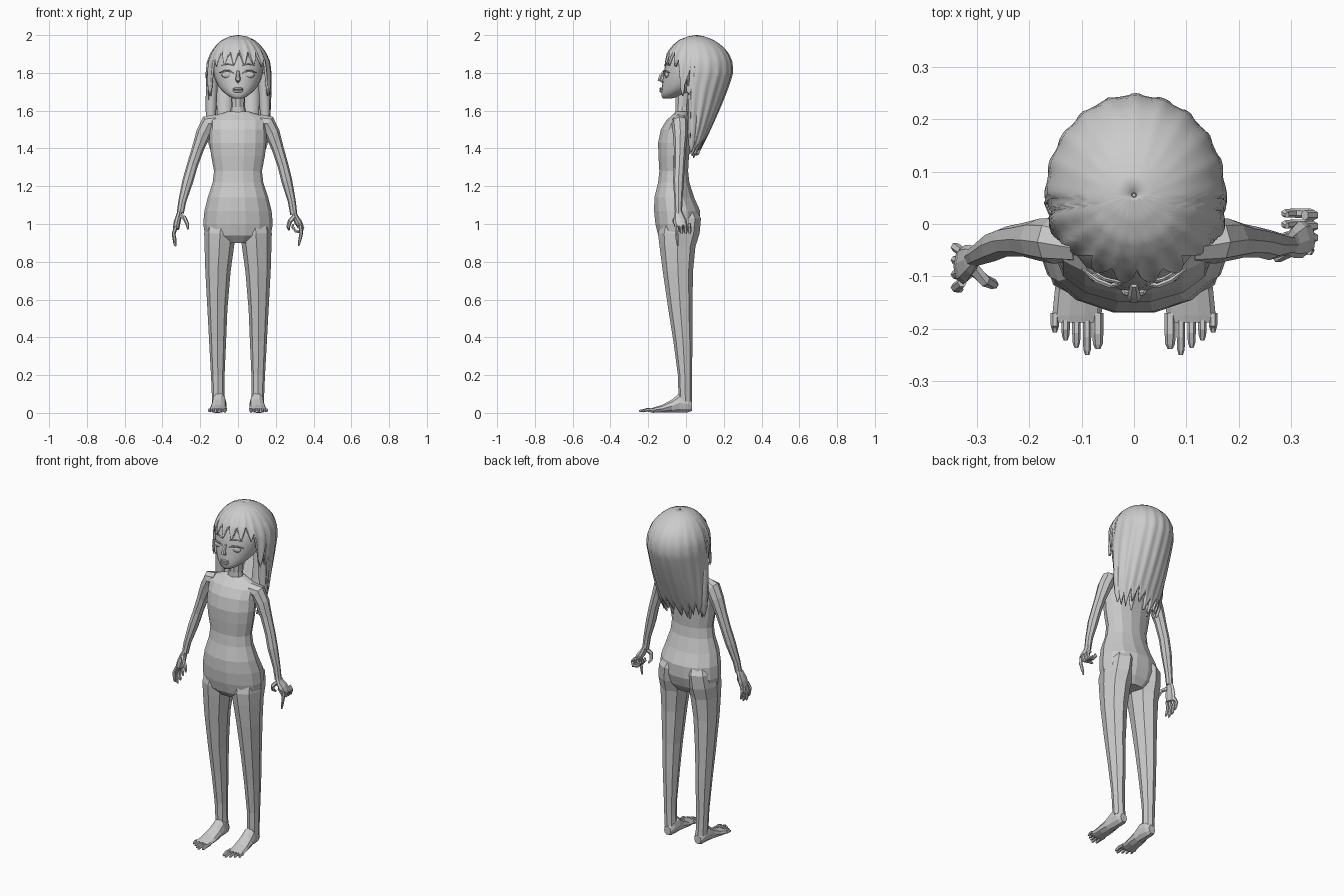
import bpy, math
from mathutils import Vector


def make(name, verts, faces, smooth=None):
    me = bpy.data.meshes.new(name)
    me.from_pydata(verts, [], faces)
    ob = bpy.data.objects.new(name, me)
    bpy.context.collection.objects.link(ob)
    bpy.context.view_layer.objects.active = ob
    ob.select_set(True)
    bpy.ops.object.mode_set(mode='EDIT')
    bpy.ops.mesh.select_all(action='SELECT')
    bpy.ops.mesh.normals_make_consistent(inside=False)
    bpy.ops.object.mode_set(mode='OBJECT')
    if smooth:
        bpy.ops.object.shade_smooth_by_angle(angle=math.radians(smooth))
    ob.select_set(False)
    return ob


def skin(name, rings, smooth=None):
    """Bridge a list of equal-sized vertex rings and cap both ends."""
    n = len(rings[0])
    faces = [(i * n + j, i * n + (j + 1) % n, (i + 1) * n + (j + 1) % n, (i + 1) * n + j)
             for i in range(len(rings) - 1) for j in range(n)]
    last = (len(rings) - 1) * n
    faces += [tuple(range(n)), tuple(range(last, last + n))]
    return make(name, [v for r in rings for v in r], faces, smooth)


def loft(name, secs, n=12, axis='z', mirror=1, smooth=None):
    """Sections are (position on axis, u, v, radius u, radius v)."""
    rings = []
    for p, u, v, ru, rv in secs:
        ring = []
        for j in range(n):
            a = math.tau * j / n
            x, w = mirror * (u + ru * math.cos(a)), v + rv * math.sin(a)
            ring.append((x, w, p) if axis == 'z' else (x, p, w))
        rings.append(ring)
    return skin(name, rings, smooth)


def tube(name, pts, n=6, flat=1.0, side=(1, 0, 0), smooth=None):
    """Tapered limb along points (x, y, z, radius); flat scales the depth."""
    P = [Vector(p[:3]) for p in pts]
    rings = []
    for i, p in enumerate(P):
        t = (P[min(i + 1, len(P) - 1)] - P[max(i - 1, 0)]).normalized()
        s = Vector(side)
        s = (s - t * s.dot(t)).normalized()
        d = t.cross(s)
        r = pts[i][3]
        rings.append([p + r * (math.cos(math.tau * j / n) * s + flat * math.sin(math.tau * j / n) * d)
                      for j in range(n)])
    return skin(name, rings, smooth)


def ellipsoid(name, loc, scale, seg=12):
    bpy.ops.mesh.primitive_uv_sphere_add(segments=seg, ring_count=8, radius=1, location=loc)
    ob = bpy.context.object
    ob.name, ob.scale = name, scale
    bpy.ops.object.shade_smooth_by_angle()
    ob.select_set(False)


# Torso and neck
loft('torso', [(0.90, 0, -.04, .10, .075), (0.94, 0, -.045, .174, .105), (1.0, 0, -.043, .184, .122),
               (1.07, 0, -.047, .178, .125), (1.14, 0, -.062, .160, .108), (1.22, 0, -.065, .134, .085),
               (1.28, 0, -.065, .127, .078), (1.36, 0, -.065, .142, .083), (1.43, 0, -.062, .150, .088),
               (1.50, 0, -.055, .150, .080), (1.55, 0, -.043, .150, .062), (1.575, 0, -.03, .125, .045),
               (1.595, 0, -.02, .06, .035)], 14)
loft('neck', [(1.56, 0, -.02, .05, .04), (1.62, 0, -.02, .037, .037), (1.74, 0, -.01, .04, .045)], 10)

# Legs, feet and toes
for m, tag in ((1, 'right'), (-1, 'left')):
    loft(tag + '_leg', [(0.06, .103, -.003, .034, .036), (0.13, .106, -.005, .034, .036),
                        (0.20, .107, -.006, .036, .037), (0.38, .108, -.016, .045, .051),
                        (0.55, .109, -.030, .053, .064), (0.75, .106, -.043, .067, .080),
                        (0.88, .099, -.045, .078, .095), (0.95, .095, -.038, .084, .110),
                        (1.03, .088, -.025, .082, .104), (1.10, .07, -.03, .06, .07)],
         8, mirror=m)
    loft(tag + '_foot', [(.033, .10, .035, .022, .026), (.01, .10, .047, .034, .046),
                         (-.035, .10, .053, .038, .053), (-.075, .102, .036, .041, .036),
                         (-.125, .105, .022, .046, .022), (-.175, .109, .014, .047, .014),
                         (-.188, .109, .012, .044, .011)], 10, 'y', m)
    for k, tip in enumerate((-.238, -.25, -.236, -.222, -.207)):
        x = .069 + .0205 * k
        r = .0105 if k == 0 else .008
        tube(tag + '_toe', [(m * x, -.17, .015, r), (m * x, (tip - .18) / 2, .016, r),
                            (m * x, tip + .01, .011, r * .9), (m * x, tip, .01, r * .5)], 6)

# Arms
tube('right_arm', [(.11, -.035, 1.545, .038), (.155, -.032, 1.535, .044), (.182, -.03, 1.48, .040),
                   (.21, -.032, 1.40, .032), (.238, -.035, 1.31, .029), (.258, -.04, 1.23, .029),
                   (.285, -.04, 1.12, .021), (.295, -.04, 1.05, .019)], 8)
tube('left_arm', [(-.11, -.035, 1.545, .038), (-.155, -.032, 1.535, .044), (-.182, -.03, 1.48, .040),
                  (-.212, -.03, 1.40, .032), (-.242, -.033, 1.31, .029), (-.265, -.042, 1.23, .029),
                  (-.295, -.058, 1.12, .021), (-.305, -.063, 1.06, .019)], 8)

# Relaxed open left hand
tube('left_palm', [(-.303, -.062, 1.08, .019), (-.312, -.068, 1.05, .029), (-.322, -.076, 1.01, .036),
                   (-.328, -.082, .975, .034)], 8, .5, (0, 1, 0))
for k, (y, ln) in enumerate(((-.112, .07), (-.093, .088), (-.072, .08), (-.053, .062))):
    y2 = y + (y + .082) * .3
    tube('left_finger', [(-.328, y, .985, .009), (-.341, y2, .985 - ln * .5, .009),
                         (-.334, y2 - .003, .982 - ln, .008), (-.329, y2 - .004, .97 - ln, .004)], 6)
tube('left_thumb', [(-.308, -.085, 1.045, .013), (-.285, -.108, 1.035, .012), (-.268, -.115, 1.0, .010),
                    (-.264, -.117, .972, .005)], 6)

# Pointing right hand
tube('right_palm', [(.294, -.04, 1.07, .019), (.303, -.037, 1.04, .028), (.318, -.03, 1.01, .036),
                    (.332, -.024, .985, .030)], 8, .55, (0, 1, 0))
tube('right_index_finger', [(.33, -.05, .995, .011), (.335, -.05, .95, .010), (.326, -.046, .91, .008),
                            (.321, -.044, .883, .004)], 6)
for y in (-.026, -.004, .017):
    tube('right_curled_finger', [(.326, y, 1.0, .010), (.343, y, .982, .010), (.335, y + .003, .957, .010),
                                 (.306, y + .004, .962, .009), (.288, y + .003, .985, .008),
                                 (.292, y, .998, .005)], 6, side=(0, 1, 0))
tube('right_thumb', [(.298, -.05, 1.04, .013), (.275, -.062, 1.015, .012), (.266, -.05, .985, .010),
                     (.27, -.03, .97, .006)], 6)

# Head and face
loft('head', [(1.664, 0, -.098, .022, .022), (1.675, 0, -.085, .047, .044), (1.70, 0, -.055, .08, .076),
              (1.73, 0, -.022, .105, .105), (1.77, 0, -.003, .123, .120), (1.82, 0, .012, .135, .126),
              (1.88, 0, .03, .135, .132), (1.93, 0, .045, .11, .115), (1.965, 0, .055, .06, .07)],
     24, smooth=60)
tube('nose', [(0, -.115, 1.81, .007), (0, -.132, 1.785, .011), (0, -.139, 1.765, .014),
              (0, -.12, 1.752, .008)], 6)
for z, r in ((1.716, .007), (1.704, .008)):
    tube('lip', [(-.036, -.108, 1.709, .002), (-.016, -.130, z, r), (0, -.134, z, r),
                 (.016, -.130, z, r), (.036, -.108, 1.709, .002)], 6, side=(0, 0, 1))
for m in (1, -1):
    ellipsoid('eye', (m * .057, -.101, 1.79), (.03, .012, .018))
    tube('eyelash', [(m * .022, -.114, 1.795, .003), (m * .045, -.118, 1.81, .005),
                     (m * .07, -.108, 1.81, .005), (m * .10, -.085, 1.80, .002)], 5, side=(0, 0, 1))
    tube('eyebrow', [(m * .025, -.112, 1.838, .004), (m * .055, -.105, 1.846, .004),
                     (m * .09, -.085, 1.838, .002)], 5, side=(0, 0, 1))

# Long hair: height, half width, front y, back y
PROFILE = [(2.0, .005, .05, .06), (1.993, .045, .01, .10), (1.975, .085, -.035, .145),
           (1.95, .115, -.065, .183), (1.91, .145, -.096, .222), (1.86, .166, -.116, .244),
           (1.80, .172, -.128, .248), (1.72, .171, -.135, .222), (1.62, .166, -.105, .182),
           (1.52, .158, -.07, .138), (1.42, .147, -.05, .092), (1.32, .125, -.04, .048)]


def profile(z):
    for a, b in zip(PROFILE, PROFILE[1:]):
        if z >= b[0]:
            t = (a[0] - z) / (a[0] - b[0])
            return [a[i] + (b[i] - a[i]) * t for i in (1, 2, 3)]
    return PROFILE[-1][1:]


def hair_end(a):
    """Lower edge at angle a from the front: fringe, side locks, long back."""
    d = abs(math.degrees(a))
    if d < 52:
        return 1.925 - .09 * (1 - abs((math.degrees(a) / 9.5 + 40) % 2 - 1))
    if d < 80:
        return 1.88 - .21 * max(0, 1 - abs(d - 68) / 14)
    saw = abs((d / 9) % 2 - 1)
    return (1.66 if d < 86 else 1.37) + .09 * saw + .02 * math.sin(a * 5)


COLS, ROWS = 144, 22
verts, faces = [], []
for j in range(COLS):
    a = math.tau * j / COLS - math.pi
    end = hair_end(a)
    for i in range(ROWS + 1):
        t = i / ROWS
        z = 2.0 - (2.0 - end) * t ** 1.5
        rx, yf, yb = profile(z)
        mid, ry = (yf + yb) / 2, (yb - yf) / 2
        wave = 1 + .025 * t * math.cos(20 * a)
        verts.append((rx * wave * math.sin(a) + .006 * t, mid - ry * wave * math.cos(a), z))
        if i < ROWS:
            k = (j + 1) % COLS
            w = ROWS + 1
            faces.append((j * w + i, j * w + i + 1, k * w + i + 1, k * w + i))
hair = make('hair', verts, faces, 50)
sol = hair.modifiers.new('thickness', 'SOLIDIFY')
sol.thickness, sol.offset = .012, -1

# Loose inner locks behind the shoulders
for m in (1, -1):
    tube('side_lock', [(m * .135, .03, 1.80, .03), (m * .142, .04, 1.65, .03), (m * .145, .035, 1.52, .024),
                       (m * .14, .03, 1.43, .018), (m * .138, .025, 1.38, .004)], 8, smooth=50)
    tube('inner_lock', [(m * .07, .12, 1.75, .045), (m * .07, .10, 1.6, .042), (m * .065, .065, 1.46, .03),
                        (m * .055, .04, 1.35, .005)], 8, .6, smooth=50)
